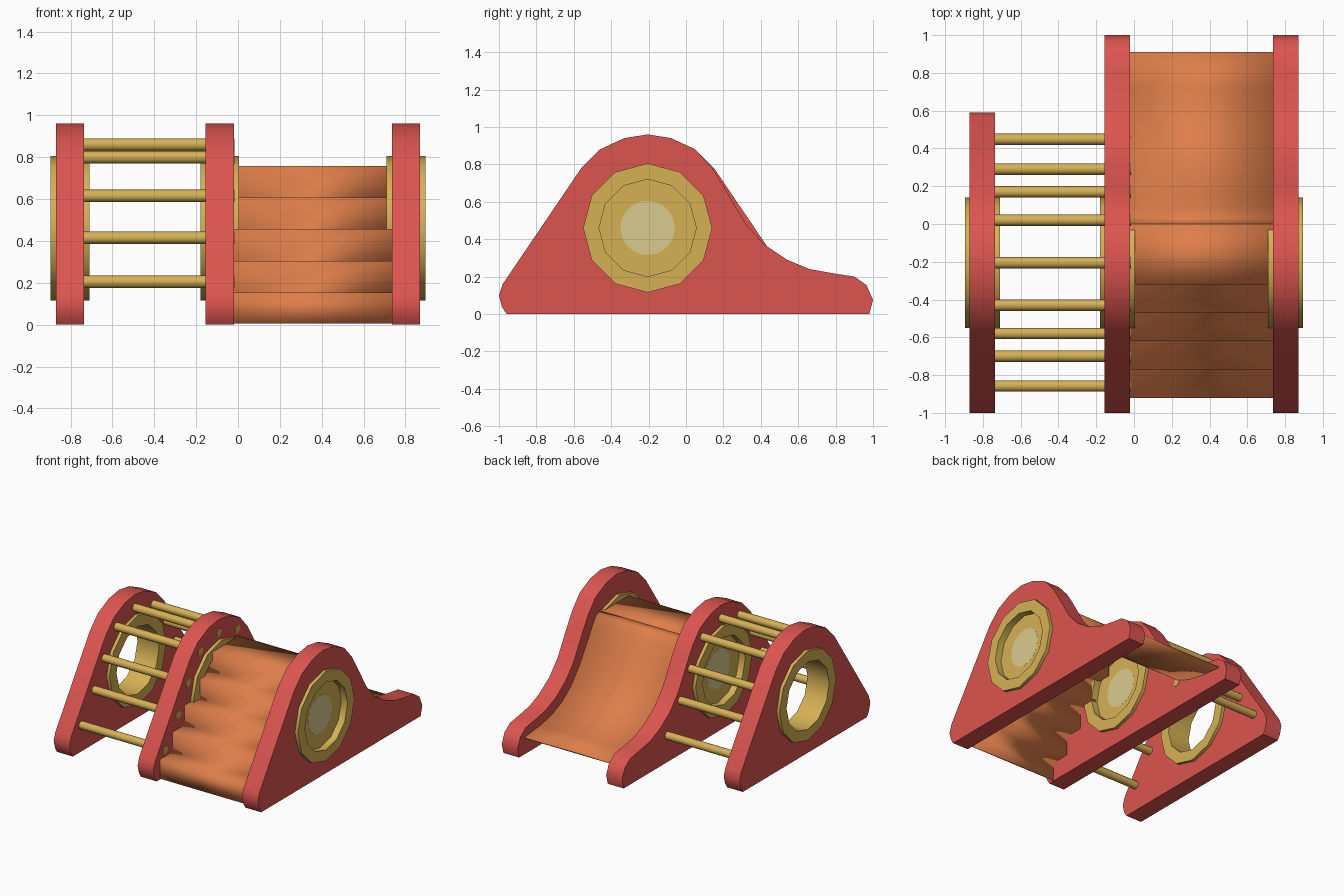
import bpy, bmesh, math
from mathutils import Matrix

if "Cube" in bpy.data.objects:
    bpy.data.objects.remove(bpy.data.objects["Cube"])

def material(name, rgb):
    m = bpy.data.materials.new(name)
    m.diffuse_color = (*rgb, 1)
    m.use_nodes = True
    m.node_tree.nodes["Principled BSDF"].inputs["Base Color"].default_value = m.diffuse_color
    return m

RED = material("red panel", (0.72, 0.09, 0.08))
ORANGE = material("orange", (0.73, 0.21, 0.068))
GOLD = material("gold", (0.67, 0.44, 0.09))
PALE = material("pale beige", (0.71, 0.60, 0.28))

AXIS_Y, AXIS_Z = -0.205, 0.46          # centre of the round windows
# local XY profile -> world YZ, local Z -> world X
TO_YZ = Matrix(((0, 0, 1, 0), (1, 0, 0, 0), (0, 1, 0, 0), (0, 0, 0, 1)))

def finish(name, mesh, mat, angle=40):
    mesh.materials.clear()
    mesh.materials.append(mat)
    ob = bpy.data.objects.new(name, mesh)
    bpy.context.collection.objects.link(ob)
    bpy.ops.object.select_all(action='DESELECT')
    ob.select_set(True)
    bpy.context.view_layer.objects.active = ob
    bpy.ops.object.shade_smooth_by_angle(angle=math.radians(angle))
    return ob

def plate(name, loops, x0, x1, mat):
    """Extrude closed (y, z) loops, inner loops become holes."""
    cu = bpy.data.curves.new(name, 'CURVE')
    cu.dimensions, cu.fill_mode, cu.extrude = '2D', 'BOTH', (x1 - x0) / 2
    for loop in loops:
        sp = cu.splines.new('POLY')
        sp.points.add(len(loop) - 1)
        for p, (y, z) in zip(sp.points, loop):
            p.co = (y, z, 0, 1)
        sp.use_cyclic_u = True
    tmp = bpy.data.objects.new("tmp", cu)
    bpy.context.collection.objects.link(tmp)
    dg = bpy.context.evaluated_depsgraph_get()
    mesh = bpy.data.meshes.new_from_object(tmp.evaluated_get(dg))
    bpy.data.objects.remove(tmp)
    mesh.transform(Matrix.Translation(((x0 + x1) / 2, 0, 0)) @ TO_YZ)
    bm = bmesh.new()
    bm.from_mesh(mesh)
    bmesh.ops.remove_doubles(bm, verts=bm.verts, dist=1e-4)
    bmesh.ops.recalc_face_normals(bm, faces=bm.faces)
    bm.to_mesh(mesh)
    bm.free()
    return finish(name, mesh, mat)

def ring(r, n=12):
    return [(AXIS_Y + r * math.sin(i * math.tau / n),
             AXIS_Z + r * math.cos(i * math.tau / n)) for i in range(n)]

def sheet(name, profile, x0, x1, mat, angle=30):
    """Thin bent sheet following a (y, z) path."""
    bm = bmesh.new()
    rows = [[bm.verts.new((x, y, z)) for x in (x0, x1)] for y, z in profile]
    for a, b in zip(rows, rows[1:]):
        bm.faces.new((a[0], a[1], b[1], b[0]))
    mesh = bpy.data.meshes.new(name)
    bm.to_mesh(mesh)
    bm.free()
    ob = finish(name, mesh, mat, angle)
    mod = ob.modifiers.new("thickness", 'SOLIDIFY')
    mod.thickness, mod.offset = 0.01, -1
    return ob

# Side panel outlines: front slope shared, back mirrored or slide-shaped
front = [(-0.96, 0), (-0.985, 0.04), (-1.0, 0.10), (-0.98, 0.16), (-0.56, 0.78),
         (-0.46, 0.88), (-0.33, 0.94), (AXIS_Y, 0.96)]
mirrored = [(2 * AXIS_Y - y, z) for y, z in reversed(front[:-1])]
slide_back = [(-0.08, 0.94), (0.05, 0.88), (0.14, 0.78), (0.20, 0.685), (0.32, 0.48),
              (0.42, 0.37), (0.54, 0.29), (0.66, 0.24), (0.80, 0.215), (0.90, 0.20),
              (0.965, 0.155), (1.0, 0.075), (0.98, 0)]

panels = [("left", -0.87, mirrored, False),
          ("middle", -0.155, slide_back, True),
          ("right", 0.735, slide_back, True)]
for side, x, back, glazed in panels:
    plate(side + "_panel", [front + back, ring(0.30)], x, x + 0.135, RED)
    plate(side + "_window_frame", [ring(0.345), ring(0.26)], x - 0.025, x + 0.16, GOLD)
    if glazed:   # recessed window with a pale centre
        mid = x + 0.0675
        plate(side + "_window_plate", [ring(0.265), ring(0.145)], mid - 0.04, mid + 0.04, GOLD)
        plate(side + "_window_centre", [ring(0.145, 24)], mid - 0.0405, mid + 0.0405, PALE)

# Stairs and top platform
steps = []
for i in range(5):
    y = -0.92 + 0.15 * i
    steps += [(y, max(0.005, 0.151 * i + 0.003)), (y, 0.151 * (i + 1) + 0.003)]
sheet("stairs", steps + [(0.0, 0.758)], -0.03, 0.745, ORANGE)

# Slide surface
sheet("slide", [(0.0, 0.758), (0.04, 0.74), (0.08, 0.69), (0.16, 0.56), (0.25, 0.425), (0.35, 0.31),
                (0.46, 0.23), (0.58, 0.18), (0.72, 0.15), (0.91, 0.13)],
      -0.03, 0.745, ORANGE, 40)

# Climbing bars, paired about the window axis
bars = [(0, 0.86)] + [(s * d, z) for s in (-1, 1)
                      for d, z in ((0.225, 0.80), (0.375, 0.615), (0.495, 0.415), (0.653, 0.205))]
# the outer pairs step down the panel slope
for i, (d, z) in enumerate(bars):
    bm = bmesh.new()
    bmesh.ops.create_cone(bm, cap_ends=True, segments=12, radius1=0.03, radius2=0.03, depth=0.783,
                          matrix=Matrix.Translation((-0.4085, AXIS_Y + d, z)) @ Matrix.Rotation(math.pi / 2, 4, 'Y'))
    mesh = bpy.data.meshes.new("bar")
    bm.to_mesh(mesh)
    bm.free()
    finish("climbing_bar_%d" % (i + 1), mesh, GOLD)
